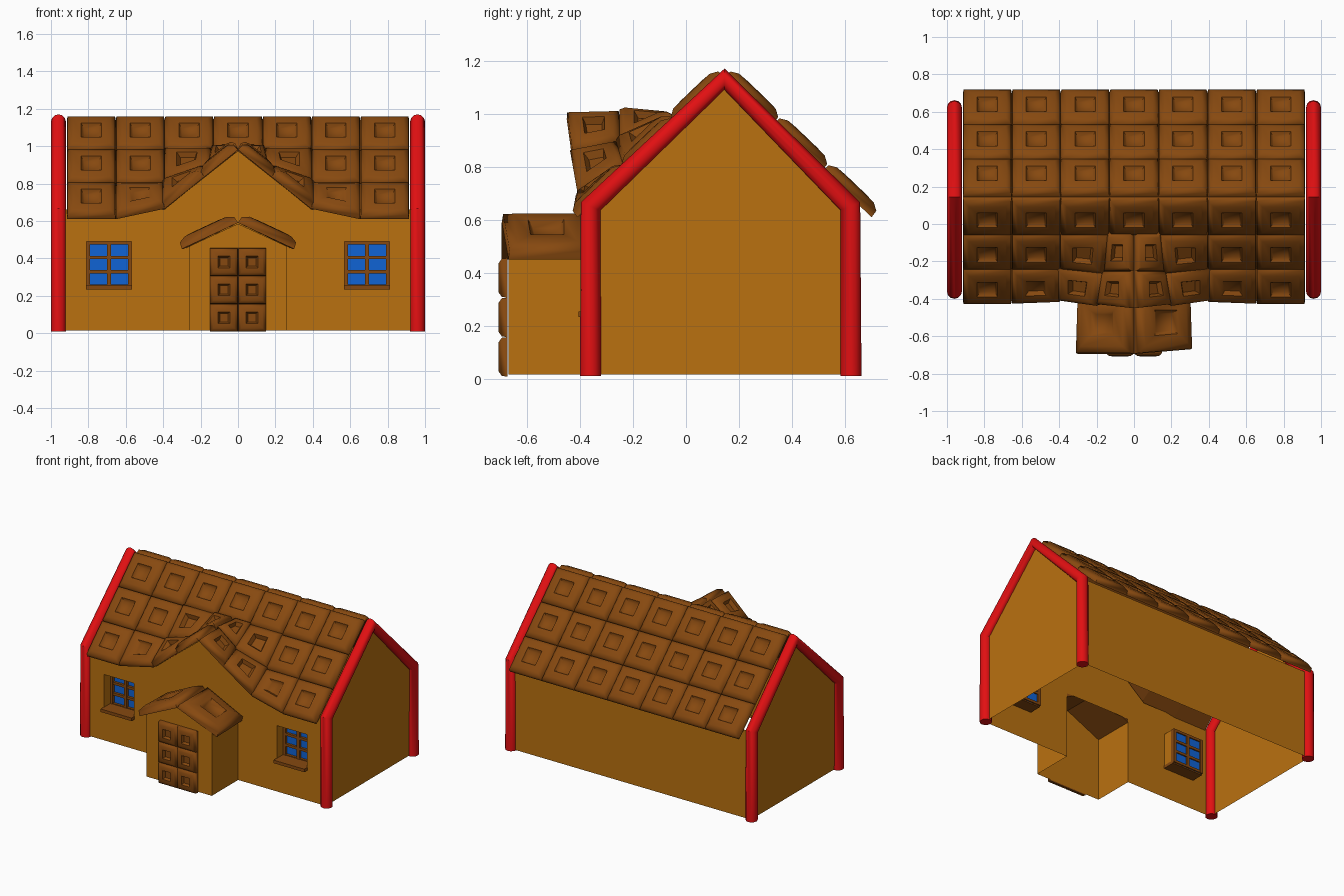
import bpy, bmesh, math
from mathutils import Vector

if "Cube" in bpy.data.objects:
    bpy.data.objects.remove(bpy.data.objects["Cube"])


def material(name, rgb):
    m = bpy.data.materials.new(name)
    m.use_nodes = True
    m.diffuse_color = (*rgb, 1)
    bsdf = next(n for n in m.node_tree.nodes if n.type == 'BSDF_PRINCIPLED')
    bsdf.inputs["Base Color"].default_value = (*rgb, 1)
    bsdf.inputs["Roughness"].default_value = 0.8
    return m


ORANGE = material("ochre wall", (0.49, 0.165, 0.005))
BROWN = material("brown wood", (0.24, 0.066, 0.005))
RED = material("red trim", (0.76, 0.005, 0.006))
BLUE = material("blue glass", (0.005, 0.125, 0.66))


def add_object(name, bm, mat, smooth=None, fix_normals=True):
    bmesh.ops.remove_doubles(bm, verts=bm.verts, dist=0.0005)
    if fix_normals:
        bmesh.ops.recalc_face_normals(bm, faces=bm.faces)
    me = bpy.data.meshes.new(name)
    bm.to_mesh(me)
    bm.free()
    me.materials.append(mat)
    ob = bpy.data.objects.new(name, me)
    bpy.context.collection.objects.link(ob)
    if smooth:
        bpy.ops.object.select_all(action='DESELECT')
        ob.select_set(True)
        bpy.context.view_layer.objects.active = ob
        bpy.ops.object.shade_smooth_by_angle(angle=math.radians(smooth))
    return ob


def poly(bm, *pts):
    bm.faces.new([bm.verts.new(p) for p in pts])


def box(bm, x0, x1, y0, y1, z0, z1):
    v = bmesh.ops.create_cube(bm, size=1)["verts"]
    bmesh.ops.scale(bm, verts=v, vec=(x1 - x0, y1 - y0, z1 - z0))
    bmesh.ops.translate(bm, verts=v, vec=((x0 + x1) / 2, (y0 + y1) / 2, (z0 + z1) / 2))


def tile(bm, corners, height):
    """Padded panel with a small square dent, raised from a four-cornered base."""
    c = [Vector(p) for p in corners]
    mid = sum(c, Vector()) / 4
    n = (c[2] - c[0]).cross(c[3] - c[1]).normalized()
    rings = []
    for s, h in ((1, 0), (0.97, 0.62), (0.75, 0.95), (0.42, 1), (0.3, 0.5)):
        rings.append([bm.verts.new(mid + (p - mid) * s + n * h * height) for p in c])
    for a, b in zip(rings, rings[1:]):
        for i in range(4):
            j = (i + 1) % 4
            bm.faces.new((a[i], a[j], b[j], b[i]))
    bm.faces.new(rings[-1])
    bm.faces.new(rings[0][::-1])


def tile_grid(bm, rows, height):
    """Rows run from top to bottom, points from left to right."""
    for top, low in zip(rows, rows[1:]):
        for i in range(len(top) - 1):
            tile(bm, (low[i], low[i + 1], top[i + 1], top[i]), height)


# Main sizes
FRONT, BACK, RIDGE_Y, RIDGE_Z = -0.37, 0.63, 0.145, 1.14
BASE, SIDE, EAVE = 0.015, 0.96, 0.65
WIN_IN, WIN_OUT, WIN_LOW, WIN_TOP = 0.57, 0.81, 0.24, 0.49
GLASS_Y = FRONT + 0.09
PORCH_X, PORCH_Y = 0.26, -0.67


def wall_top(x):
    x = abs(x)
    return 0.975 - x * 0.79 if x < 0.395 else 0.66


# Walls: gables, back, and a front with a raised gable and window recesses
bm = bmesh.new()
for x in (-SIDE, SIDE):
    poly(bm, (x, FRONT, BASE), (x, BACK, BASE), (x, BACK, EAVE),
         (x, RIDGE_Y, 1.13), (x, FRONT, EAVE))
poly(bm, (SIDE, BACK, BASE), (-SIDE, BACK, BASE), (-SIDE, BACK, EAVE), (SIDE, BACK, EAVE))
half = [PORCH_X, 0.395, WIN_IN, WIN_OUT, SIDE]
xs = [-x for x in reversed(half)] + [0] + half
for a, b in zip(xs, xs[1:]):
    mid = abs(a + b) / 2
    for k, (lo, hi) in enumerate(((BASE, WIN_LOW), (WIN_LOW, WIN_TOP), (WIN_TOP, None))):
        if mid < PORCH_X and hi:
            continue
        za, zb = (hi, hi) if hi else (wall_top(a), wall_top(b))
        ring = [(a, lo), (b, lo), (b, zb), (a, za)]
        if k == 1 and WIN_IN < mid < WIN_OUT:
            for (x0, z0), (x1, z1) in zip(ring, ring[1:] + ring[:1]):
                poly(bm, (x0, FRONT, z0), (x1, FRONT, z1),
                     (x1, GLASS_Y, z1), (x0, GLASS_Y, z0))
        else:
            poly(bm, *[(x, FRONT, z) for x, z in ring])
add_object("house_walls", bm, ORANGE)

# Porch walls
bm = bmesh.new()
poly(bm, (-PORCH_X, PORCH_Y, BASE), (PORCH_X, PORCH_Y, BASE), (PORCH_X, PORCH_Y, 0.465),
     (0, PORCH_Y, 0.585), (-PORCH_X, PORCH_Y, 0.465))
for x in (-PORCH_X, PORCH_X):
    poly(bm, (x, PORCH_Y, BASE), (x, FRONT, BASE), (x, FRONT, 0.465), (x, PORCH_Y, 0.465))
add_object("porch_walls", bm, ORANGE)

# Main roof tiles
STEP = 0.2614
cols = [(i - 3.5) * STEP for i in range(8)]


def slope_row(k, side, columns):
    y = RIDGE_Y + side * 0.185 * k
    return [(x, y, RIDGE_Z - 0.177 * k) for x in columns]


bm = bmesh.new()
tile_grid(bm, [slope_row(k, 1, cols[::-1]) for k in range(4)], 0.048)
tile_grid(bm, [slope_row(k, -1, cols) for k in range(2)], 0.048)
for side in (-1, 1):
    outer = [side * x for x in cols[5:]]
    rows = [slope_row(k, -1, outer) for k in (1, 2, 3)]
    rows[2][0] = (outer[0], -0.40, 0.665)
    if side < 0:
        rows = [r[::-1] for r in rows]
    tile_grid(bm, rows, 0.048)
add_object("roof_tiles", bm, BROWN, 60, False)

# Raised roof tiles over the front gable
bm = bmesh.new()
rows = []
for pts in (((0, -0.04, 0.965), (0.131, -0.04, 0.963), (0.392, -0.04, 0.963)),
            ((0, -0.25, 0.985), (0.15, -0.25, 0.87), (0.392, -0.225, 0.786)),
            ((0, -0.45, 0.98), (0.18, -0.43, 0.835), (0.392, -0.40, 0.665))):
    rows.append([(-x, y, z) for x, y, z in pts[:0:-1]] + list(pts))
tile_grid(bm, rows, 0.055)
add_object("front_gable_tiles", bm, BROWN, 60, False)

# Porch roof tiles
bm = bmesh.new()
tile(bm, ((0.3, -0.67, 0.45), (0.29, FRONT, 0.45), (0, FRONT, 0.59), (0, -0.695, 0.59)), 0.058)
tile(bm, ((-0.29, FRONT, 0.45), (-0.3, -0.695, 0.45), (0, -0.695, 0.59), (0, FRONT, 0.59)), 0.058)
add_object("porch_roof", bm, BROWN, 60, False)

# Door panels
bm = bmesh.new()
tile_grid(bm, [[(x, PORCH_Y - 0.003, 0.455 - 0.149 * k) for x in (-0.15, 0, 0.15)]
               for k in range(4)], 0.035)
add_object("door", bm, BROWN, 60, False)

# Windows: glass, frame bars and sill
for side, label in ((1, "left"), (-1, "right")):
    cx = side * (WIN_IN + WIN_OUT) / 2
    w, h = (WIN_OUT - WIN_IN) / 2, WIN_TOP - WIN_LOW
    bm = bmesh.new()
    poly(bm, (cx - w, GLASS_Y, WIN_LOW), (cx + w, GLASS_Y, WIN_LOW),
         (cx + w, GLASS_Y, WIN_TOP), (cx - w, GLASS_Y, WIN_TOP))
    add_object(label + "_window_glass", bm, BLUE, None, False)
    bm = bmesh.new()
    for off in (-w + 0.008, 0, w - 0.008):
        box(bm, cx + off - 0.011, cx + off + 0.011, GLASS_Y - 0.02, GLASS_Y + 0.01,
            WIN_LOW, WIN_TOP)
    for k in range(4):
        z = WIN_LOW + 0.01 + k * (h - 0.018) / 3
        box(bm, cx - w, cx + w, GLASS_Y - 0.018, GLASS_Y + 0.008, z - 0.009, z + 0.009)
    add_object(label + "_window_frame", bm, BROWN)
    bm = bmesh.new()
    box(bm, cx - w - 0.003, cx + w + 0.003, -0.405, GLASS_Y, WIN_LOW - 0.008, WIN_LOW + 0.014)
    add_object(label + "_window_sill", bm, BROWN)

# Red rounded trim around both gables
for side, label in ((1, "left"), (-1, "right")):
    cu = bpy.data.curves.new("trim_path", 'CURVE')
    cu.dimensions = '3D'
    cu.bevel_depth = 0.04
    cu.bevel_resolution = 4
    cu.use_fill_caps = True
    path = ((-0.36, 0.01), (-0.36, 0.65), (RIDGE_Y, 1.13), (0.62, 0.65), (0.622, 0.01))
    sp = cu.splines.new('POLY')
    sp.points.add(len(path) - 1)
    for p, (y, z) in zip(sp.points, path):
        p.co = (side * SIDE, y, z, 1)
    helper = bpy.data.objects.new("trim_helper", cu)
    bpy.context.collection.objects.link(helper)
    bpy.context.view_layer.update()
    me = bpy.data.meshes.new_from_object(
        helper.evaluated_get(bpy.context.evaluated_depsgraph_get()))
    bpy.data.objects.remove(helper)
    bm = bmesh.new()
    bm.from_mesh(me)
    bpy.data.meshes.remove(me)
    add_object(label + "_gable_trim", bm, RED, 40)
